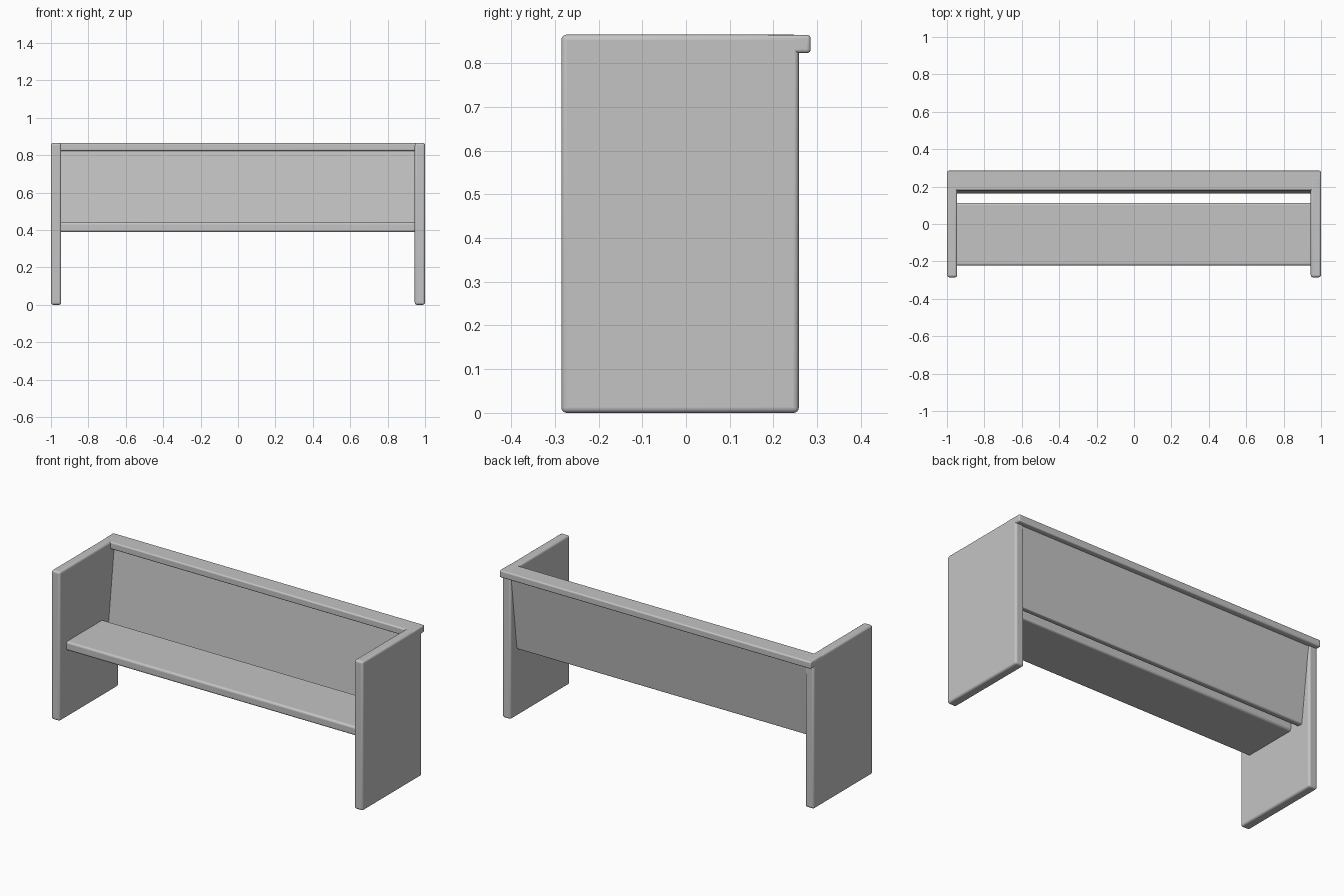
import bpy
import math

cube = bpy.data.objects.get("Cube")
if cube:
    bpy.data.objects.remove(cube, do_unlink=True)

grey = bpy.data.materials.new("plain_grey")
grey.use_nodes = True
colour = (0.55, 0.55, 0.55, 1)
grey.diffuse_color = colour
grey.node_tree.nodes["Principled BSDF"].inputs["Base Color"].default_value = colour


def board(name, x, y, z, radius=0.012, tilt=0):
    """Rounded board spanning the given (low, high) ranges, tilted about x."""
    spans = (x, y, z)
    bpy.ops.mesh.primitive_cube_add(size=1, location=[sum(s) / 2 for s in spans])
    ob = bpy.context.object
    ob.name = ob.data.name = name
    ob.scale = [s[1] - s[0] for s in spans]
    bpy.ops.object.transform_apply(location=False, rotation=False, scale=True)
    ob.rotation_euler.x = tilt
    ob.data.materials.append(grey)
    bevel = ob.modifiers.new("rounded_edges", "BEVEL")
    bevel.width = radius
    bevel.segments = 4
    bpy.ops.object.shade_smooth_by_angle(angle=math.radians(35))
    return ob


# Solid end panels, which also serve as legs and armrests
for side, x in (("left", (0.945, 1.0)), ("right", (-1.0, -0.945))):
    board(side + "_end_panel", x, (-0.285, 0.258), (0, 0.865))

# Seat, let into the end panels
board("seat", (-0.965, 0.965), (-0.222, 0.113), (0.388, 0.44))

# Backrest leaning back beneath the rail
board("backrest", (-0.965, 0.965), (0.189, 0.227), (0.388, 0.835),
      radius=0.008, tilt=math.radians(-7))

# Top rail across the back, flush with the ends
board("top_rail", (-0.9995, 0.9995), (0.18, 0.285), (0.823, 0.8645), radius=0.008)
